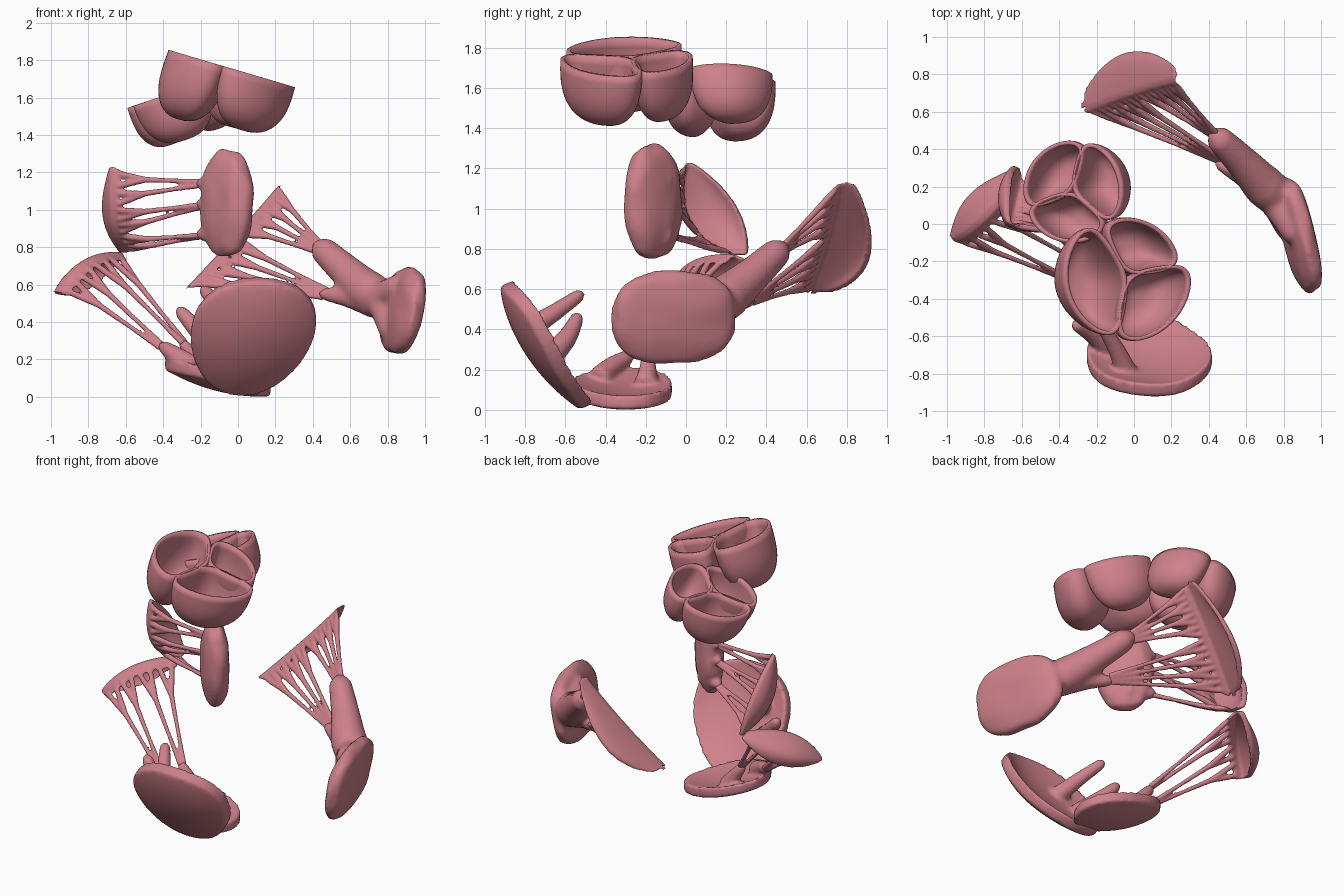
import bpy, bmesh, math
from mathutils import Vector as V, Euler, Matrix, noise

if "Cube" in bpy.data.objects:
    bpy.data.objects.remove(bpy.data.objects["Cube"])

pink = bpy.data.materials.new("tissue_pink")
pink.diffuse_color = (0.62, 0.22, 0.26, 1)
pink.use_nodes = True
pink.node_tree.nodes["Principled BSDF"].inputs["Base Color"].default_value = pink.diffuse_color


def finish(name, bm, voxel=None, smooth=4, solid=None):
    bmesh.ops.recalc_face_normals(bm, faces=bm.faces)
    me = bpy.data.meshes.new(name)
    bm.to_mesh(me)
    bm.free()
    me.materials.append(pink)
    for p in me.polygons:
        p.use_smooth = True
    ob = bpy.data.objects.new(name, me)
    bpy.context.collection.objects.link(ob)
    if solid:
        m = ob.modifiers.new("wall", 'SOLIDIFY')
        m.thickness, m.offset = solid, 0
    if voxel:
        m = ob.modifiers.new("fuse", 'REMESH')
        m.mode, m.voxel_size, m.use_smooth_shade = 'VOXEL', voxel, True
        m = ob.modifiers.new("soften", 'SMOOTH')
        m.iterations, m.factor = smooth, 0.5
    return ob


def tube(bm, pts, radii, sub=5, seg=10):
    """Closed tapered tube through smoothed points, rounded at the ends."""
    pts = [V(p) for p in pts]
    n, path = len(pts), []
    for i in range(n - 1):
        a, b, c, d = pts[max(i - 1, 0)], pts[i], pts[i + 1], pts[min(i + 2, n - 1)]
        for k in range(sub):
            t = k / sub
            p = 0.5 * (2 * b + (c - a) * t + (2 * a - 5 * b + 4 * c - d) * t * t + (3 * b - a - 3 * c + d) * t ** 3)
            path.append((p, radii[i] * (1 - t) + radii[i + 1] * t))
    path.append((pts[-1], radii[-1]))
    d0 = (path[0][0] - path[1][0]).normalized()
    d1 = (path[-1][0] - path[-2][0]).normalized()
    r0, r1 = radii[0], radii[-1]
    path = [(path[0][0] + d0 * r0 * .8, r0 * .4)] + path + [(path[-1][0] + d1 * r1 * .3, r1 * .7)]
    rings = []
    for i, (p, r) in enumerate(path):
        d = path[min(i + 1, len(path) - 1)][0] - path[max(i - 1, 0)][0]
        q = d.to_track_quat('Z', 'Y')
        rings.append([bm.verts.new(p + q @ V((math.cos(2 * math.pi * k / seg) * r, math.sin(2 * math.pi * k / seg) * r, 0))) for k in range(seg)])
    for a, b in zip(rings, rings[1:]):
        for k in range(seg):
            bm.faces.new((a[k], a[(k + 1) % seg], b[(k + 1) % seg], b[k]))
    bm.faces.new(rings[0][::-1])
    bm.faces.new(rings[-1])


def lump(bm, loc, half, rot=(0, 0, 0), p=2.6):
    """Rounded block with a slightly uneven surface."""
    vs = bmesh.ops.create_uvsphere(bm, u_segments=32, v_segments=20, radius=1)['verts']
    R = Euler([math.radians(a) for a in rot]).to_matrix()
    for v in vs:
        c = v.co
        c = c / sum(abs(k) ** p for k in c) ** (1 / p) * (1 + .07 * noise.noise(c * 2.2))
        v.co = V(loc) + R @ V((c.x * half[0], c.y * half[1], c.z * half[2]))


def sheet(bm, f, off, nu=28, nv=14):
    """Closed slab following the surface f(u, v)."""
    off = V(off)
    g = [[[bm.verts.new(f(i / nu, j / nv) + off * s) for j in range(nv + 1)] for i in range(nu + 1)] for s in (0, 1)]
    for s in (0, 1):
        for i in range(nu):
            for j in range(nv):
                q = [g[s][i][j], g[s][i + 1][j], g[s][i + 1][j + 1], g[s][i][j + 1]]
                bm.faces.new(q if s else q[::-1])
    rim = [(i, 0) for i in range(nu)] + [(nu, j) for j in range(nv)] + [(i, nv) for i in range(nu, 0, -1)] + [(0, j) for j in range(nv, 0, -1)]
    for (a, b), (c, d) in zip(rim, rim[1:] + rim[:1]):
        bm.faces.new((g[0][a][b], g[0][c][d], g[1][c][d], g[1][a][b]))


def disc(u, v):
    """Square to slightly uneven unit disc."""
    x, y = 2 * u - 1, 2 * v - 1
    x, y = x * math.sqrt(1 - y * y / 2), y * math.sqrt(1 - x * x / 2)
    k = 1 + .04 * math.sin(3 * math.atan2(y, x) + .2) * (x * x + y * y)
    return x * k, y * k


# Semilunar valves: three pouches around a tilted axis
def pouch(name, centre, tilt, a0, a1, R, depth):
    a0, a1 = math.radians(a0), math.radians(a1)
    mid = V((math.cos((a0 + a1) / 2), math.sin((a0 + a1) / 2)))
    e = [V((math.cos(a), math.sin(a))) for a in (a0, a1)]
    L = [e[0] * R * k / 14 for k in range(14)]
    L += [V((math.cos(a0 + (a1 - a0) * k / 20), math.sin(a0 + (a1 - a0) * k / 20))) * R for k in range(21)]
    L += [e[1] * R * k / 14 for k in range(13, 0, -1)]
    for _ in range(20):
        L = [(L[i - 1] + L[i] * 2 + L[(i + 1) % len(L)]) / 4 for i in range(len(L))]
    c = mid * R * 0.54
    L = [c + (p - c) * 0.98 - mid * 0.012 for p in L]
    M = Matrix.Rotation(math.radians(tilt), 3, 'Y')
    bm = bmesh.new()
    rings, N = [], 16
    for k in range(N):
        a = math.pi / 2 * k / N
        s, d = math.cos(a) ** 0.74, math.sin(a) ** 0.85 * depth
        # walls bulge outwards on the free side only
        rings.append([bm.verts.new(V(centre) + M @ V((*(c + (p - c) * s * (1 + .15 * math.sin(2 * a) * max(0, (p - c).normalized().dot(mid)))), -d))) for p in L])
    tip = bm.verts.new(V(centre) + M @ V((c.x, c.y, -depth)))
    n = len(L)
    for r, q in zip(rings, rings[1:]):
        for i in range(n):
            bm.faces.new((r[i], r[(i + 1) % n], q[(i + 1) % n], q[i]))
    for i in range(n):
        bm.faces.new((rings[-1][i], rings[-1][(i + 1) % n], tip))
    finish(name, bm, solid=0.022)


for i, (a, b, R, d) in enumerate([(126, 261, .38, .33), (261, 369, .38, .29), (9, 116, .32, .29)]):
    pouch(f"front_valve_pouch_{i}", (-0.035, -0.27, 1.755), 16.5, a, b, R, d)
for i, (a, b, R, d) in enumerate([(-38, 75, .305, .25), (75, 200, .29, .25), (200, 318, .295, .25)]):
    pouch(f"rear_valve_pouch_{i}", (-0.335, 0.175, 1.63), -18.5, a, b, R, d)


# Leaflets with tendon cords
def arc(p0, m, p1):
    p0, m, p1 = V(p0), V(m), V(p1)
    return lambda u: p0.lerp(p1, u) + (m - (p0 + p1) / 2) * max(0, math.sin(math.pi * u)) ** .8


def leaflet(name, rim, free, bulge, tips, pairs):
    A, B, bulge = arc(*rim), arc(*free), V(bulge)
    bm = bmesh.new()
    back = -bulge.normalized()
    sheet(bm, lambda u, v: A(u).lerp(B(u), v) + bulge * 4 * v * (1 - v) * math.sin(math.pi * u), back * 0.036)
    tips = [V(t) for t in tips]
    goal = (tips[0] + tips[-1]) / 2
    # short web along the free edge
    sheet(bm, lambda u, v: B(u).lerp(goal, .09 * v) + back * .006, back * .026, 28, 4)
    for k in range(pairs):
        u = (k + .5) / pairs
        ti = min(int(u * len(tips)), len(tips) - 1)
        tip = tips[ti] + (B(u) - B((ti + .5) / len(tips))) * 0.16
        fork = B(u).lerp(tip, 0.36) + back * .018
        tube(bm, [fork, fork.lerp(tip, .5), tip], [.017, .013, .017])
        for s in (-.30, .30):
            st = B(min(max(u + s / pairs, .02), .98)).lerp(goal, .06) + back * .019
            tube(bm, [st, st.lerp(fork, .3), fork], [.013, .018, .016])
    finish(name, bm, voxel=0.0085, smooth=3)


leaflet("rear_leaflet", [(-.285, .69, .575), (-.04, .915, .75), (.21, .85, 1.12)],
        [(-.285, .62, .575), (-.02, .72, .86), (.21, .78, 1.125)], (-.04, .05, -.02),
        [(.47, .34, .55), (.44, .47, .79)], 8)
leaflet("left_leaflet", [(-.99, -.06, .56), (-.83, .17, .57), (-.64, .30, .75)],
        [(-.98, -.08, .56), (-.83, .03, .73), (-.64, .25, .77)], (-.055, .04, .0),
        [(-.41, -.27, .27), (-.29, -.19, .29)], 4)
leaflet("middle_leaflet", [(-.64, .31, .77), (-.68, .25, 1.02), (-.69, .03, 1.23)],
        [(-.62, .25, .77), (-.68, .03, .93), (-.68, .01, 1.23)], (-.045, .02, 0),
        [(-.2, -.06, .86), (-.2, -.06, 1.02), (-.2, -.06, 1.14)], 6)

# Rear muscle: large body, flared neck and two fingers
bm = bmesh.new()
lump(bm, (.88, -.06, .46), (.075, .315, .235), (0, 10, 14))
tube(bm, [(.45, .46, .79), (.58, .33, .67), (.70, .20, .56), (.82, .1, .49)], [.07, .09, .115, .10], seg=20)
tube(bm, [(.46, .32, .55), (.58, .25, .53), (.72, .16, .50)], [.035, .05, .08], seg=16)
for end in ((.87, -.06, .59), (.83, -.03, .34)):
    tube(bm, [(.66, .22, .56), (.76, .12, .53), end], [.08, .09, .07], seg=16)
finish("rear_muscle", bm, voxel=0.016, smooth=8)

# Middle muscle: upright slab with three fingers
bm = bmesh.new()
lump(bm, (-.06, -.165, 1.035), (.175, .085, .285), (0, 0, -46), 2.4)
for z in (.87, 1.03, 1.14):
    tube(bm, [(-.2, -.06, z), (-.14, -.09, z), (-.06, -.13, z)], [.032, .05, .065], seg=14)
finish("middle_muscle", bm, voxel=0.012, smooth=6)


# Front muscle: curved upright shell with two free fingers
def front_shell(u, v):
    a, b = disc(u, v)
    x, z = .075 + .33 * a + .05 * b, .34 + .31 * b
    return V((x, -.93 + .85 * (max(.64 - z, 0)) ** 1.6 + .8 * (x - .05) ** 2 + .012 * math.sin(9 * x + 3 * z),
              z - .02 - .05 * (1 - a * a - b * b)))


bm = bmesh.new()
sheet(bm, front_shell, (0, .07, .03), 30, 30)
tube(bm, [(-.18, -.53, .57), (-.1, -.66, .48), (-.04, -.79, .40)], [.033, .045, .06], seg=16)
tube(bm, [(-.31, -.54, .46), (-.22, -.59, .36), (-.12, -.68, .26)], [.033, .05, .065], seg=16)
finish("front_muscle", bm, voxel=0.014, smooth=5)


# Bottom muscle: curved lower shell with two fingers
def low_shell(u, v):
    a, b = disc(u, v)
    x, y = -.11 + .28 * a, -.31 + .25 * b
    return V((x, y, .001 + .55 * (x - .12) ** 2 + .7 * (y + .3) ** 2))


bm = bmesh.new()
sheet(bm, low_shell, (0, 0, .07), 28, 28)
tube(bm, [(-.40, -.28, .27), (-.33, -.36, .22), (-.24, -.43, .16)], [.032, .05, .06], seg=16)
tube(bm, [(-.29, -.19, .28), (-.23, -.19, .20), (-.18, -.2, .13)], [.03, .045, .06], seg=16)
finish("bottom_muscle", bm, voxel=0.013, smooth=5)
